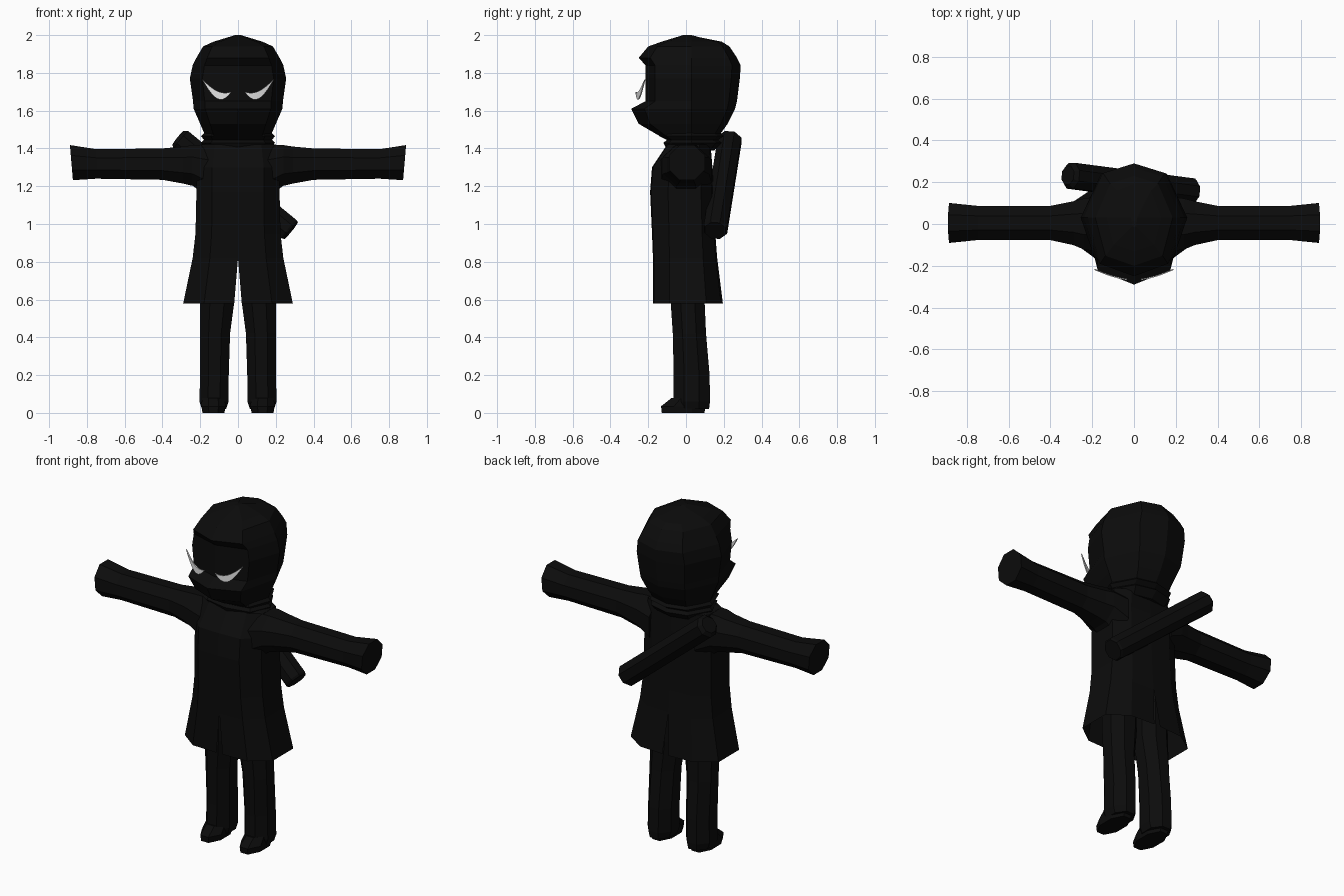
import bpy, bmesh, math
from mathutils import Vector

cube = bpy.data.objects.get("Cube")
if cube:
    bpy.data.objects.remove(cube)


def material(name, rgb):
    mat = bpy.data.materials.new(name)
    mat.use_nodes = True
    color = (*rgb, 1)
    mat.diffuse_color = color
    mat.node_tree.nodes["Principled BSDF"].inputs["Base Color"].default_value = color
    return mat


black = material("black_cloth", (0.0035, 0.0035, 0.0035))
white = material("eye_white", (0.8, 0.8, 0.8))


def finish(name, bm, mat, mirror):
    mesh = bpy.data.meshes.new(name)
    bm.to_mesh(mesh)
    bm.free()
    mesh.materials.append(mat)
    obj = bpy.data.objects.new(name, mesh)
    bpy.context.collection.objects.link(obj)
    if mirror:
        obj.modifiers.new("Mirror", 'MIRROR').merge_threshold = 0.0005
    return obj


def skin(bm, rings, closed):
    """Join rows of points with quads, lowest row first."""
    rows = [[bm.verts.new(p) for p in ring] for ring in rings]
    for low, high in zip(rows, rows[1:]):
        count = len(low)
        for j in range(count if closed else count - 1):
            k = (j + 1) % count
            bm.faces.new((low[j], low[k], high[k], high[j]))
    return rows


def loft(name, rings, mirror=False, sides=8):
    """Capped tube; each ring is a centre and two half-axis vectors."""
    bm = bmesh.new()
    grow = 1 / math.cos(math.pi / sides)
    angles = [(i + 0.5) * math.tau / sides for i in range(sides)]
    points = [[Vector(c) + grow * (math.cos(a) * Vector(u) + math.sin(a) * Vector(v))
               for a in angles] for c, u, v in rings]
    rows = skin(bm, points, True)
    bm.faces.new(rows[0])
    bm.faces.new(rows[-1])
    bmesh.ops.recalc_face_normals(bm, faces=bm.faces)
    return finish(name, bm, black, mirror)


def half_shell(name, outline, rings, caps=False):
    """Half of a body shell, front to back, mirrored across x."""
    bm = bmesh.new()
    rows = skin(bm, [outline(*ring) for ring in rings], False)
    if caps:
        bm.faces.new(rows[0][::-1])
        bm.faces.new(rows[-1])
    return finish(name, bm, black, True)


# Hooded head: recessed face between the brim and the pointed mask
def head_outline(z, w, front, back):
    return [(0, front, z), (0.74 * w, 0.76 * front, z), (w, 0.03, z),
            (0.62 * w, 0.84 * back, z), (0, back, z)]


def head_part(name, rings):
    half_shell(name, head_outline, rings)


half_shell("hooded_head", head_outline, [
    (1.46, 0.17, -0.13, 0.17),
    (1.53, 0.20, -0.25, 0.22),
    (1.61, 0.235, -0.29, 0.26),
    (1.65, 0.238, -0.215, 0.27),
    (1.77, 0.255, -0.215, 0.285),
    (1.84, 0.24, -0.215, 0.29),
    (1.88, 0.22, -0.25, 0.27),
    (1.94, 0.185, -0.20, 0.23),
    (1.965, 0.13, -0.13, 0.19),
    (2.00, 0.015, -0.015, 0.015)], caps=True)

# Wrapped scarf around the neck
half_shell("neck_scarf", head_outline, [
    (1.39, 0.17, -0.10, 0.15),
    (1.43, 0.195, -0.12, 0.19),
    (1.445, 0.18, -0.10, 0.17),
    (1.465, 0.195, -0.14, 0.20),
    (1.49, 0.17, -0.11, 0.17)], caps=True)


# Long coat, open at the hem and slit along the middle
def coat_outline(z, w, front, back, slit):
    return [(slit, front, z), (0.62 * w, 0.97 * front, z), (w, 0.5 * front, z),
            (w, 0.55 * back, z), (0.6 * w, 0.95 * back, z), (slit, back, z)]


half_shell("coat", coat_outline, [
    (0.58, 0.29, -0.175, 0.195, 0.02),
    (0.82, 0.24, -0.175, 0.165, 0),
    (0.95, 0.225, -0.18, 0.155, 0),
    (1.17, 0.22, -0.19, 0.145, 0),
    (1.30, 0.22, -0.18, 0.14, 0),
    (1.42, 0.20, -0.10, 0.13, 0),
    (1.44, 0.10, -0.06, 0.10, 0)])

# Sleeves, flaring at the cuffs
sleeve = []
for x, y, z, ry, rz, tilt in [
        (0.15, 0, 1.28, 0.135, 0.14, 0),
        (0.24, 0, 1.31, 0.122, 0.108, 0),
        (0.29, 0.004, 1.312, 0.105, 0.098, 0),
        (0.40, 0.005, 1.317, 0.082, 0.083, 0),
        (0.75, 0.005, 1.318, 0.082, 0.078, 0),
        (0.882, 0.005, 1.325, 0.095, 0.093, 0.008)]:
    sleeve.append(((x, y, z), (0, ry, 0), (tilt, 0, rz)))
loft("sleeve", sleeve, mirror=True)


def upright(rows):
    return [((x, y, z), (rx, 0, 0), (0, ry, 0)) for x, y, z, rx, ry in rows]


# Trouser legs and shoes
loft("trouser_leg", upright([
    (0.127, 0.03, 0.02, 0.064, 0.092),
    (0.127, 0.03, 0.06, 0.077, 0.097),
    (0.125, 0.03, 0.20, 0.076, 0.095),
    (0.122, 0.018, 0.42, 0.08, 0.088),
    (0.11, 0.008, 0.60, 0.092, 0.09),
    (0.11, 0.005, 0.80, 0.09, 0.09)]), mirror=True)
loft("shoe", upright([
    (0.13, -0.015, 0, 0.058, 0.113),
    (0.13, -0.015, 0.035, 0.064, 0.117),
    (0.13, 0.01, 0.08, 0.06, 0.085)]), mirror=True)

# Slanted roll carried across the back
start, end = Vector((-0.31, 0.232, 1.45)), Vector((0.28, 0.155, 0.965))
along = (end - start).normalized()
side = along.cross(Vector((0, 1, 0))).normalized()
depth = side.cross(along)
loft("back_roll", [(start.lerp(end, t), side * r, depth * r)
                   for t, r in ((-0.012, 0.045), (0.015, 0.062), (0.985, 0.062), (1, 0.055))])

# Crescent eyes floating in front of the face
bm = bmesh.new()
lower, upper = [], []
steps = 10
for i in range(steps + 1):
    t = i / steps
    bow = math.sin(math.pi * t ** 0.9)
    x, y, z = 0.035 + 0.155 * t, -0.268 + 0.048 * t - 0.006 * bow, 1.70 + 0.065 * t
    lower.append((x, y, z - 0.068 * bow))
    upper.append((x, y, z - 0.028 * bow))
skin(bm, [lower, upper], False)
bmesh.ops.remove_doubles(bm, verts=bm.verts, dist=0.0005)
eye = finish("eye", bm, white, True)
eye.modifiers.new("Thickness", 'SOLIDIFY').thickness = 0.006
